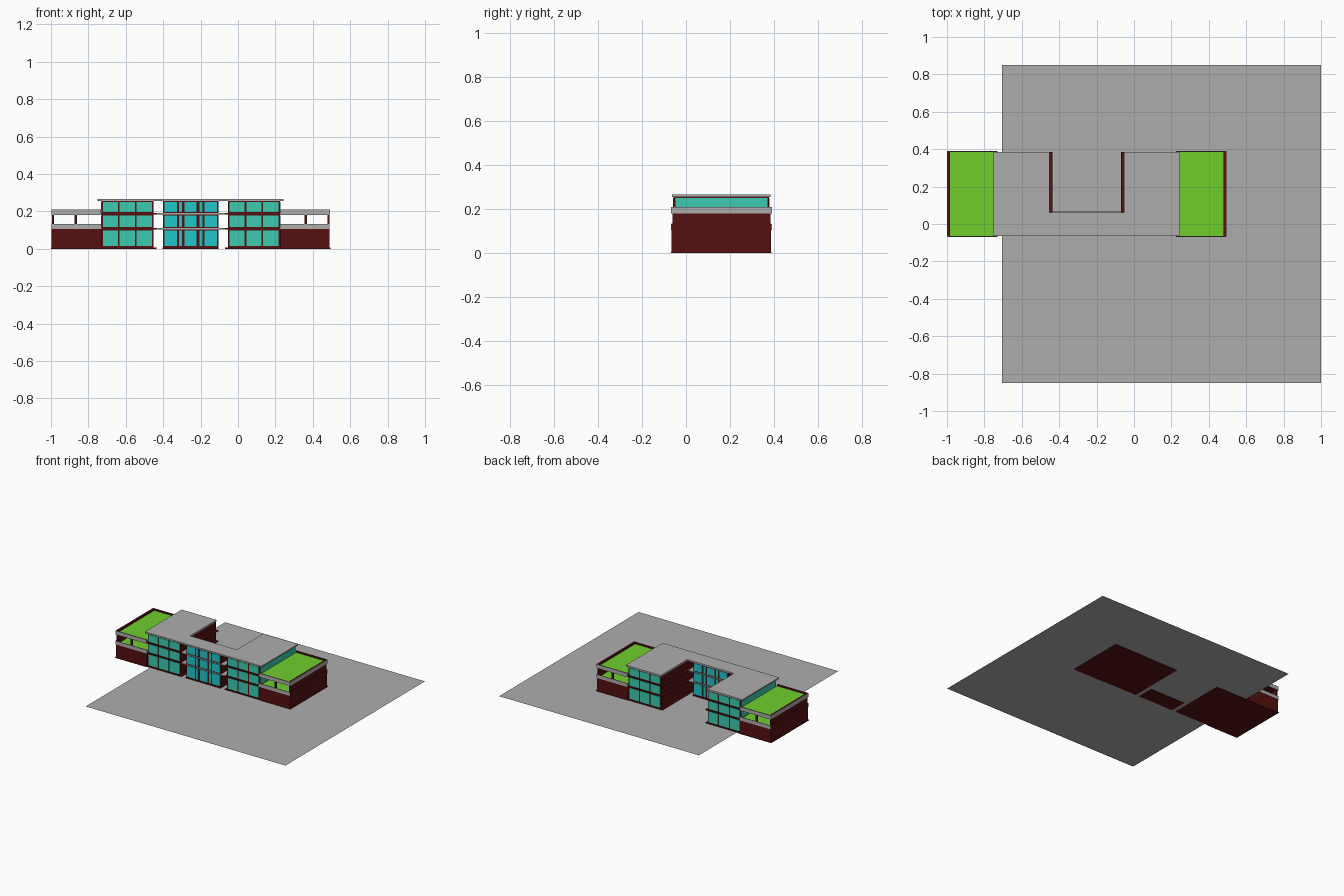
import bpy
import bmesh

if "Cube" in bpy.data.objects:
    bpy.data.objects.remove(bpy.data.objects["Cube"])


def material(name, rgb):
    m = bpy.data.materials.new(name)
    m.diffuse_color = (*rgb, 1)
    m.use_nodes = True
    m.node_tree.nodes["Principled BSDF"].inputs["Base Color"].default_value = m.diffuse_color
    return m


RED = material("dark_red", (0.09, 0.005, 0.005))
GREY = material("concrete_grey", (0.42, 0.42, 0.42))
GREEN = material("grass_green", (0.16, 0.62, 0.026))
TEAL = material("teal_glass", (0.045, 0.60, 0.44))
CYAN = material("cyan_glass", (0.016, 0.57, 0.60))

CX = -0.253                 # mirror axis of the building
Y0, Y1 = -0.066, 0.388      # outer front and back lines
F0, F1 = -0.056, 0.378      # front and back walls of the blocks
FLOORS = [(0.008, 0.103), (0.110, 0.183), (0.190, 0.256)]
SLABS = [(0.0, 0.008), (0.103, 0.110), (0.183, 0.190)]


def boxes(name, mat, items):
    """One object from boxes (u0, u1, y0, y1, z0, z1); u is measured from the mirror axis."""
    bm = bmesh.new()
    for u0, u1, y0, y1, z0, z1 in items:
        vs = bmesh.ops.create_cube(bm, size=1)["verts"]
        for v in vs:
            v.co.x = CX + (u1 if v.co.x > 0 else u0)
            v.co.y = y1 if v.co.y > 0 else y0
            v.co.z = z1 if v.co.z > 0 else z0
    me = bpy.data.meshes.new(name)
    bm.to_mesh(me)
    bm.free()
    me.materials.append(mat)
    ob = bpy.data.objects.new(name, me)
    bpy.context.collection.objects.link(ob)
    return ob


def both(name, mat, items):
    """The same boxes on the right and, mirrored, on the left."""
    boxes("right_" + name, mat, items)
    boxes("left_" + name, mat, [(-b, -a, *rest) for a, b, *rest in items])


def front_back(u0, u1, t, z0, z1, y0, y1):
    """Two plates of thickness t lying outside the lines y0 and y1."""
    return [(u0, u1, y0 - t, y0, z0, z1), (u0, u1, y1, y1 + t, z0, z1)]


# site plate, single surface just above the building's underside
me = bpy.data.meshes.new("site_plate")
me.from_pydata([(-0.705, -0.85, 0.003), (1, -0.85, 0.003), (1, 0.85, 0.003), (-0.705, 0.85, 0.003)],
               [], [(0, 1, 2, 3)])
me.materials.append(GREY)
bpy.context.collection.objects.link(bpy.data.objects.new("site_plate", me))

# wing blocks: walls, floor slabs and roofs
both("wing_walls", RED, [(0.200, 0.477, F0, F1, a, b) for a, b in FLOORS])
both("wing_slabs", RED, [(0.184, 0.480, Y0 + 0.002, Y1 - 0.002, a, b) for a, b in SLABS])
both("wing_roof", GREY, [(0.199, 0.497, -0.064, 0.384, 0.256, 0.267)])

# wing windows, front and back: three panes per floor
panes = []
for a, b in FLOORS:
    for i in range(3):
        u = 0.207 + i * 0.0905
        panes += front_back(u, u + 0.082, 0.003, a + 0.006, b - 0.005, F0, F1)
both("wing_windows", TEAL, panes)

# long side windows looking over the terraces
both("side_windows", TEAL, [(0.477, 0.480, F0 + 0.008, F1 - 0.008, a + 0.006, b - 0.006)
                            for a, b in FLOORS[1:]])

# centre block with bridging slabs and roof
C1 = 0.057
boxes("centre_walls", RED, [(-0.148, 0.148, F0, C1, a, b) for a, b in FLOORS])
boxes("centre_plinth", RED, [(-0.150, 0.150, Y0 + 0.002, 0.066, 0, 0.008)])
boxes("bridging_slabs", GREY, [(-0.184, 0.184, Y0 + 0.002, 0.068, a, b) for a, b in SLABS[1:]])
boxes("centre_roof", GREY, [(-0.199, 0.199, -0.064, 0.062, 0.256, 0.267)])

# centre windows: wide and narrow panes alternate
panes = []
for a, b in FLOORS:
    for u0, u1 in ((-0.141, -0.073), (-0.062, -0.046), (-0.032, 0.032), (0.046, 0.062), (0.073, 0.141)):
        panes += front_back(u0, u1, 0.003, a + 0.006, b - 0.005, F0, C1)
boxes("centre_windows", CYAN, panes)

# terrace base rooms, plinths and end walls
both("terrace_base", RED, [(0.477, 0.743, Y0, Y1, 0.006, 0.108),
                           (0.477, 0.747, Y0 - 0.002, Y1 + 0.002, 0, 0.006)])
both("end_wall", RED, [(0.731, 0.743, Y0, Y1, 0.108, 0.135),
                       (0.731, 0.741, Y0 + 0.004, Y1 - 0.004, 0.135, 0.183)])

# lower terrace: lawn, railing and columns
both("lower_lawn", GREEN, [(0.480, 0.731, Y0 + 0.004, Y1 - 0.004, 0.108, 0.111)])
both("rail_lining", RED, front_back(0.477, 0.731, 0.003, 0.108, 0.132, Y0 + 0.003, Y1 - 0.003))
both("rail", GREY, front_back(0.477, 0.743, 0.003, 0.105, 0.133, Y0, Y1))
both("columns", RED, [(0.608, 0.621, y, y + 0.013, 0.111, 0.183) for y in (Y0 + 0.005, Y1 - 0.018)])

# roof terrace: deck, lawn and parapet with grey outer bands
both("terrace_deck", RED, [(0.477, 0.741, Y0, Y1, 0.182, 0.193)])
both("roof_lawn", GREEN, [(0.480, 0.731, Y0 + 0.003, Y1 - 0.003, 0.193, 0.197)])
both("parapet_lining", RED, [(0.731, 0.742, Y0, Y1, 0.182, 0.211)]
     + front_back(0.480, 0.735, 0.003, 0.182, 0.211, Y0 + 0.003, Y1 - 0.003))
both("parapet_band", GREY, [(0.742, 0.745, Y0, Y1, 0.181, 0.211)]
     + front_back(0.480, 0.745, 0.003, 0.181, 0.211, Y0, Y1))
